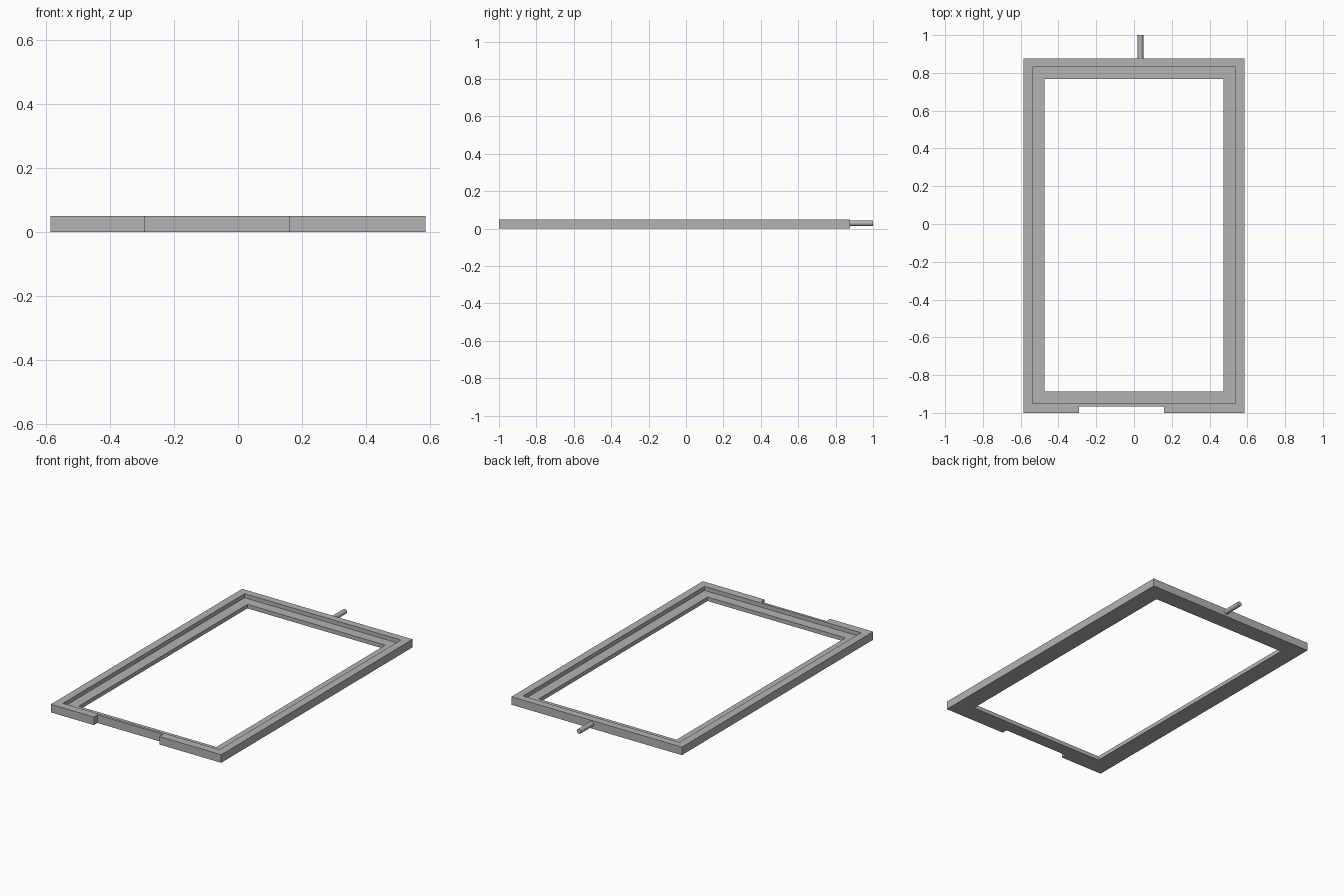
import bpy
from math import pi

if "Cube" in bpy.data.objects:
    bpy.data.objects.remove(bpy.data.objects["Cube"])

grey = bpy.data.materials.new("mid grey")
grey.use_nodes = True
colour = (0.45, 0.45, 0.45, 1)
grey.diffuse_color = colour
grey.node_tree.nodes["Principled BSDF"].inputs["Base Color"].default_value = colour


def box(name, x, y, z):
    """Box spanning the given (min, max) ranges."""
    spans = (x, y, z)
    bpy.ops.mesh.primitive_cube_add(size=1, location=[(a + b) / 2 for a, b in spans])
    ob = bpy.context.object
    ob.name = name
    ob.scale = [b - a for a, b in spans]
    bpy.ops.object.transform_apply(location=False, rotation=False, scale=True)
    return ob


def cut(target, cutter):
    """Subtract the cutter from the target, then discard it."""
    cutter.hide_render = True
    mod = target.modifiers.new("cut", 'BOOLEAN')
    mod.operation = 'DIFFERENCE'
    mod.solver = 'EXACT'
    mod.object = cutter
    bpy.context.view_layer.objects.active = target
    bpy.ops.object.modifier_apply(modifier=mod.name)
    bpy.data.objects.remove(cutter)


HEIGHT, LEDGE = 0.05, 0.025

# Rectangular frame with a stepped ledge around the opening
frame = box("frame", (-0.585, 0.585), (-1, 0.876), (0, HEIGHT))
frame.data.materials.append(grey)
cut(frame, box("opening_cutter", (-0.473, 0.473), (-0.887, 0.768), (-1, 1)))
cut(frame, box("ledge_cutter", (-0.537, 0.537), (-0.949, 0.831), (LEDGE, 1)))

# Shallow notch in the front edge
cut(frame, box("notch_cutter", (-0.29, 0.16), (-1.1, -0.965), (-1, 1)))

# Round pin on the back edge
bpy.ops.mesh.primitive_cylinder_add(vertices=24, radius=0.015, depth=0.124,
                                    location=(0.034, 0.938, 0.029),
                                    rotation=(pi / 2, 0, 0))
pin = bpy.context.object
pin.name = "back_pin"
pin.data.materials.append(grey)
bpy.ops.object.shade_smooth_by_angle()
